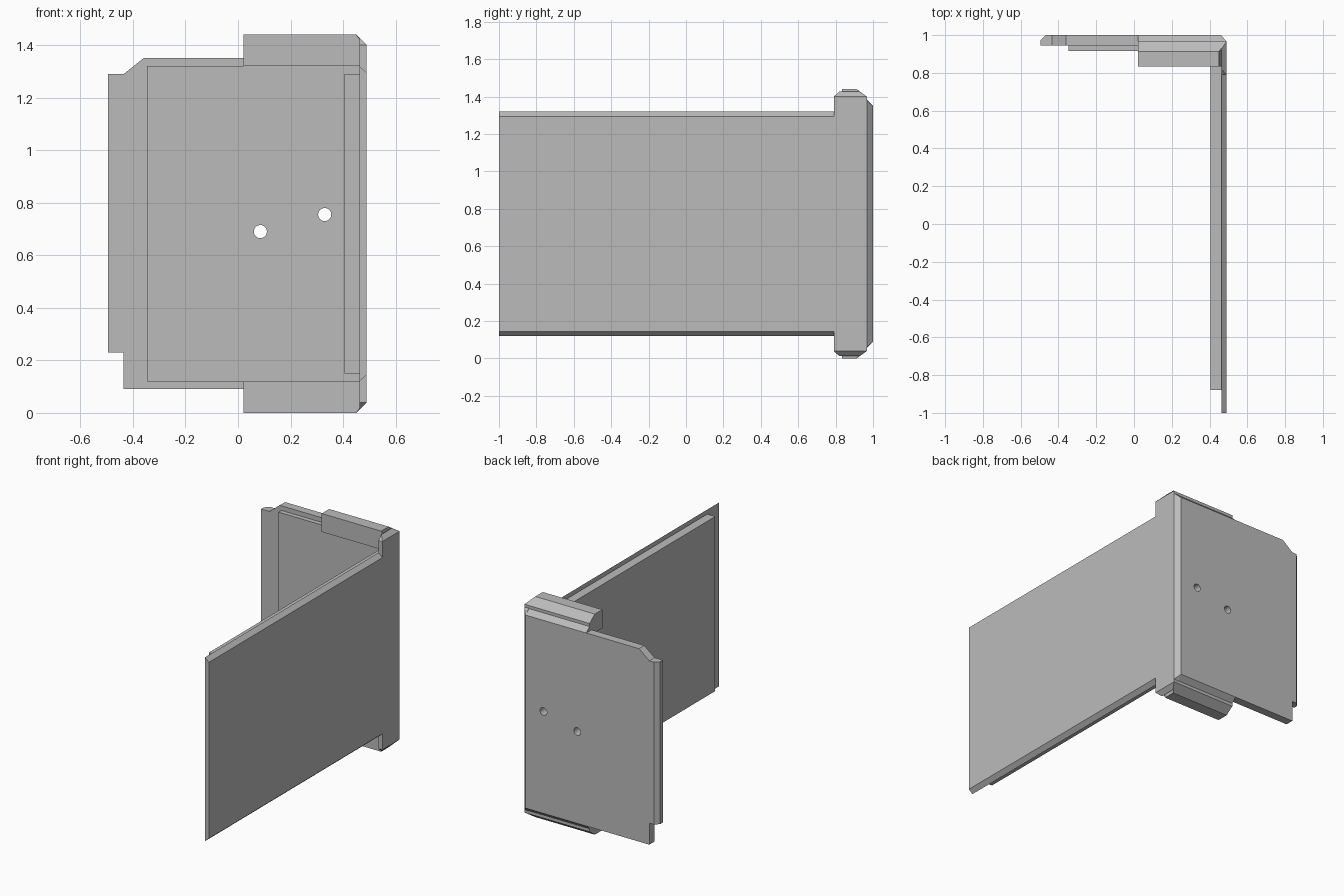
import bpy, bmesh
from mathutils import Vector

cube = bpy.data.objects.get("Cube")
if cube:
    bpy.data.objects.remove(cube)

HEIGHT = 1.44
grey = bpy.data.materials.new("plain grey")
grey.use_nodes = True
grey.diffuse_color = (0.5, 0.5, 0.5, 1)
grey.node_tree.nodes["Principled BSDF"].inputs["Base Color"].default_value = (0.5, 0.5, 0.5, 1)


def finish(name, bm):
    bmesh.ops.recalc_face_normals(bm, faces=bm.faces)
    mesh = bpy.data.meshes.new(name)
    bm.to_mesh(mesh)
    bm.free()
    mesh.materials.append(grey)
    obj = bpy.data.objects.new(name, mesh)
    bpy.context.collection.objects.link(obj)
    return obj


def loft(name, start, end):
    """Solid between two matching outlines."""
    bm = bmesh.new()
    a = [bm.verts.new(p) for p in start]
    b = [bm.verts.new(p) for p in end]
    n = len(a)
    for i in range(n):
        j = (i + 1) % n
        bm.faces.new((a[i], a[j], b[j], b[i]))
    caps = [bm.faces.new(a), bm.faces.new(b[::-1])]
    bmesh.ops.triangulate(bm, faces=caps)
    return finish(name, bm)


def hull(name, points):
    bm = bmesh.new()
    for p in points:
        bm.verts.new(p)
    bmesh.ops.convex_hull(bm, input=bm.verts[:])
    bmesh.ops.dissolve_limit(bm, angle_limit=0.01, verts=bm.verts[:], edges=bm.edges[:])
    return finish(name, bm)


def box(name, x0, x1, y0, y1, z0, z1):
    return hull(name, [(x, y, z) for x in (x0, x1) for y in (y0, y1) for z in (z0, z1)])


def both_ends(points):
    """Repeat points mirrored between top and bottom."""
    return points + [(x, y, HEIGHT - z) for x, y, z in points]


# Back plate with a cut upper corner, and the raised pad in front of it
outline = [(-0.435, 0.09), (0.46, 0.09), (0.46, 1.35), (-0.36, 1.35), (-0.435, 1.29)]
back_plate = loft("back_plate", [(x, 0.945, z) for x, z in outline],
                  [(x, 1.0, z) for x, z in outline])
pad = box("inner_pad", -0.347, 0.462, 0.915, 0.946, 0.12, 1.32)

# Two round through holes
for hx, hz in ((0.085, 0.69), (0.33, 0.755)):
    bpy.ops.mesh.primitive_cylinder_add(vertices=24, radius=0.025, depth=0.4,
                                        location=(hx, 0.95, hz), rotation=(1.570796, 0, 0))
    cutter = bpy.context.object
    cutter.name = "hole_cutter"
    cutter.hide_render = True
    for target in (back_plate, pad):
        mod = target.modifiers.new("hole", 'BOOLEAN')
        mod.operation = 'DIFFERENCE'
        mod.solver = 'EXACT'
        mod.object = cutter
        bpy.context.view_layer.objects.active = target
        bpy.ops.object.modifier_apply(modifier=mod.name)
    bpy.data.objects.remove(cutter)

# Edge tongue with a bevelled rear corner
tongue = [(-0.495, 0.945), (-0.434, 0.945), (-0.434, 1.0), (-0.468, 1.0), (-0.495, 0.973)]
loft("edge_tongue", [(x, y, 0.23) for x, y in tongue], [(x, y, 1.29) for x, y in tongue])

# Side plate with bevelled long edges, and its inner rib
hull("side_plate", both_ends([(x, y, z) for y in (-1, 0.80)
                              for x, z in ((0.462, 1.32), (0.49, 1.295))]))
box("inner_rib", 0.405, 0.463, -0.88, 0.916, 0.15, 1.29)

# Tall corner wall and bevelled rear corner
hull("corner_wall", both_ends([(0.49, 0.79, 1.40), (0.462, 0.79, 1.40), (0.462, 0.82, 1.428),
                               (0.462, 0.925, 1.428), (0.49, 0.967, 1.40), (0.462, 0.967, 1.40)]))
hull("rear_corner", both_ends([(0.455, 0.92, 1.38), (0.49, 0.92, 1.38), (0.49, 0.967, 1.38),
                               (0.46, 1.0, 1.35), (0.455, 1.0, 1.35), (0.455, 0.967, 1.38)]))

# Upper and lower rails with mitred outer ends: (end x, y, z)
rail = [(0.465, 0.835, 1.32), (0.465, 0.835, 1.42), (0.45, 0.835, 1.44), (0.45, 0.912, 1.44),
        (0.489, 0.967, 1.40), (0.489, 0.967, 1.38), (0.46, 1.0, 1.35), (0.46, 1.0, 1.32)]
for name, flip in (("upper_rail", False), ("lower_rail", True)):
    end = [Vector((x, y, HEIGHT - z if flip else z)) for x, y, z in rail]
    loft(name, [Vector((0.02, p.y, p.z)) for p in end], end)
